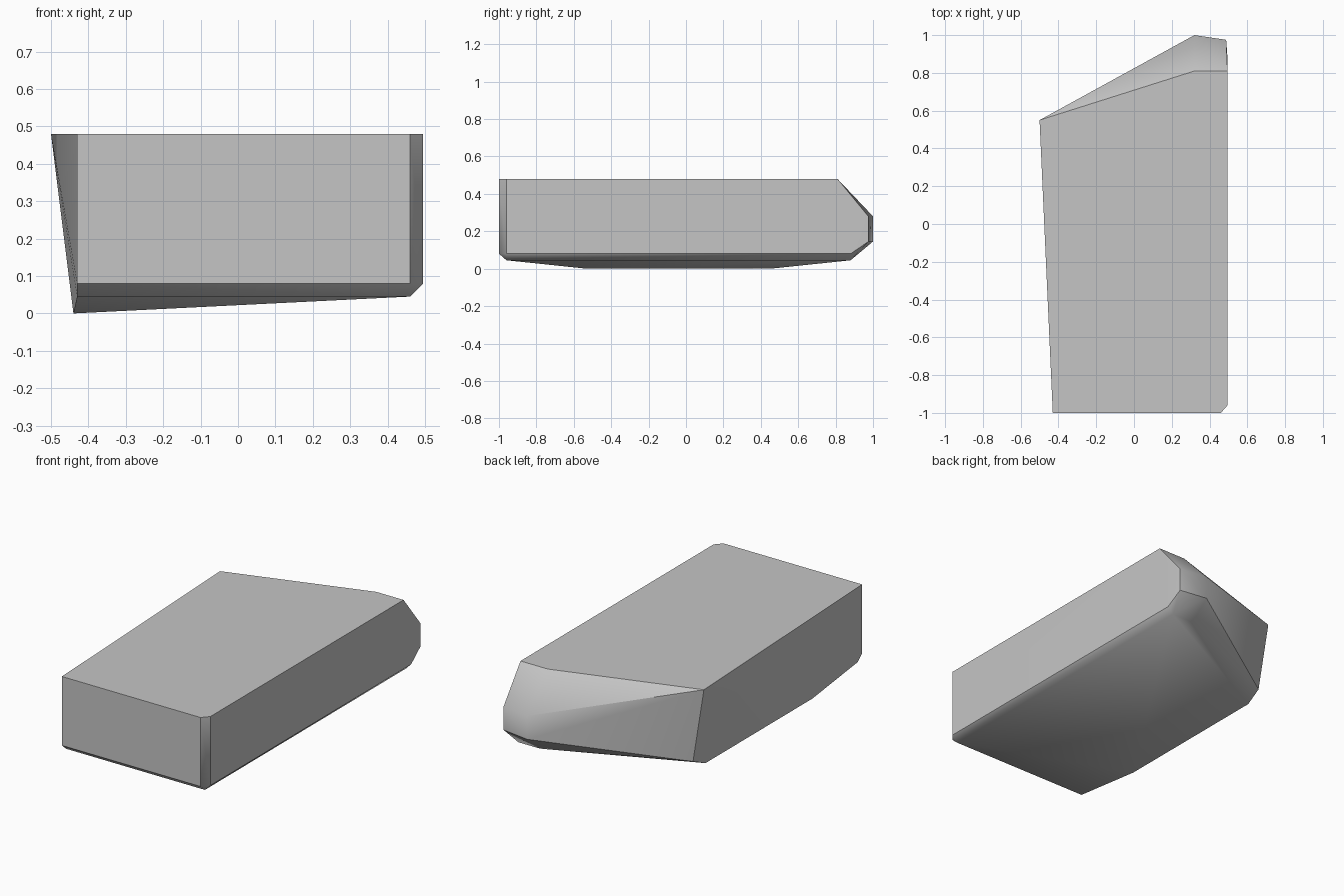
import bpy
import bmesh
import math

cube = bpy.data.objects.get("Cube")
if cube:
    bpy.data.objects.remove(cube, do_unlink=True)

# Plain grey stone
grey = bpy.data.materials.new("stone_grey")
grey.use_nodes = True
colour = (0.56, 0.56, 0.56, 1.0)
grey.diffuse_color = colour
grey.node_tree.nodes["Principled BSDF"].inputs["Base Color"].default_value = colour

TOP, RIM, LOW = 0.48, 0.08, 0.045   # flat top, start of lower chamfer, underside edge

# Flat top outline
top = [(-0.43, -1, TOP), (0.46, -1, TOP), (0.495, -0.96, TOP),
       (0.495, 0.81, TOP), (0.32, 0.81, TOP), (-0.5, 0.55, TOP)]
# Vertical front wall and straight side
walls = [(-0.43, -1, RIM), (0.46, -1, RIM), (0.495, -0.96, RIM), (0.495, 0.88, RIM)]
# Blunt nose at the back
nose = [(x, y, z) for z in (0.28, 0.145) for x, y in ((0.32, 1), (0.488, 0.975))]
# Underside, bulging down along the slanted side
underside = [(-0.43, -0.96, LOW), (0.46, -0.96, LOW), (0.46, 0.88, LOW),
             (0.32, 0.88, LOW), (-0.43, 0.55, LOW),
             (-0.44, -0.53, 0), (-0.44, 0.45, 0)]

# Wrap the corner points in a faceted block
bm = bmesh.new()
for point in top + walls + nose + underside:
    bm.verts.new(point)
bmesh.ops.convex_hull(bm, input=bm.verts)
bmesh.ops.dissolve_limit(bm, angle_limit=math.radians(1), verts=bm.verts, edges=bm.edges)
bmesh.ops.recalc_face_normals(bm, faces=bm.faces)

mesh = bpy.data.meshes.new("stone_block")
bm.to_mesh(mesh)
bm.free()
mesh.materials.append(grey)
block = bpy.data.objects.new("stone_block", mesh)
bpy.context.collection.objects.link(block)

# Soften only the shallow creases
bpy.ops.object.select_all(action="DESELECT")
block.select_set(True)
bpy.context.view_layer.objects.active = block
bpy.ops.object.shade_smooth_by_angle(angle=math.radians(40))
